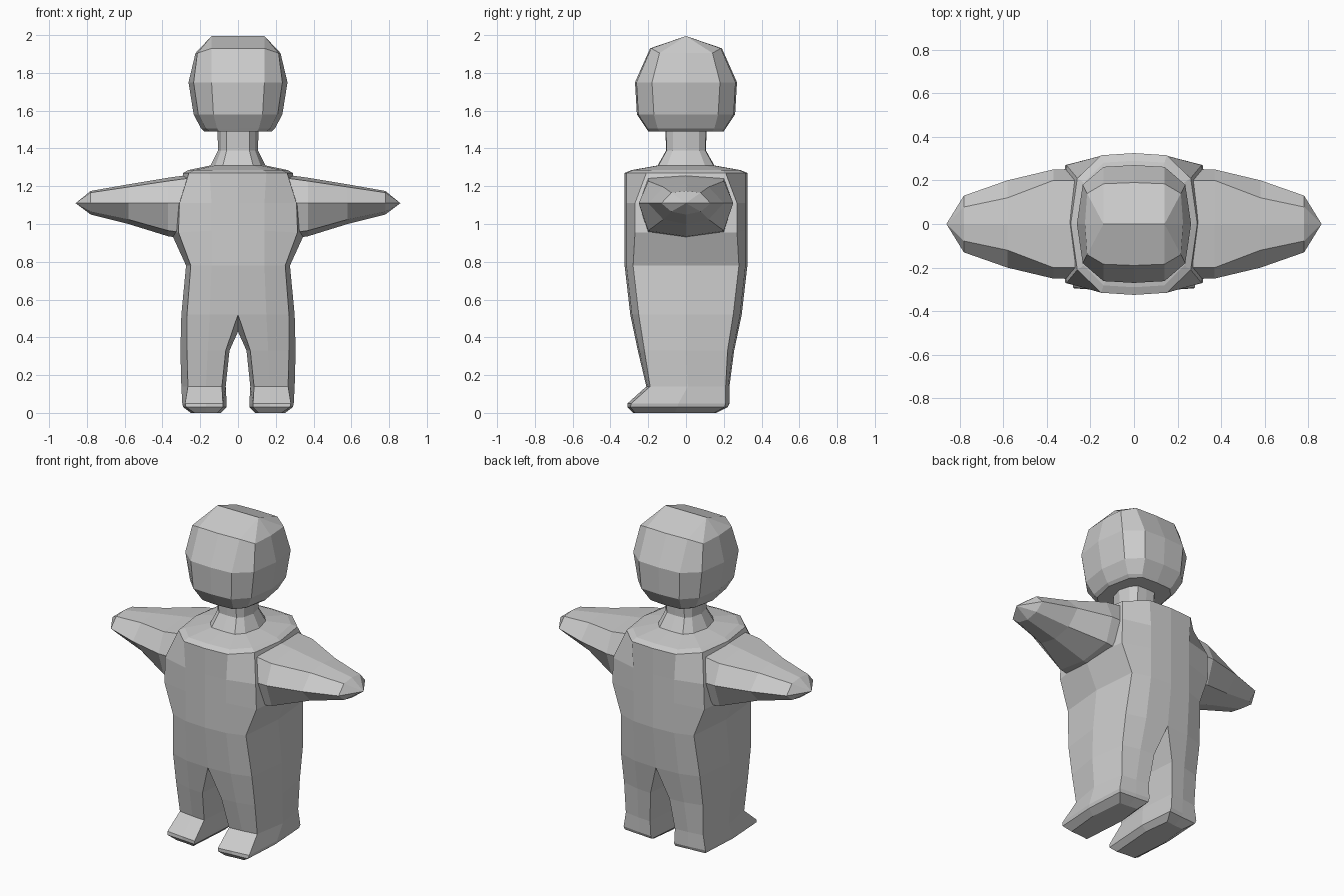
import bpy
import bmesh

cube = bpy.data.objects.get("Cube")
if cube:
    bpy.data.objects.remove(cube, do_unlink=True)

grey = bpy.data.materials.new("plain_grey")
grey.use_nodes = True
grey.diffuse_color = (0.6, 0.6, 0.6, 1)
grey.node_tree.nodes["Principled BSDF"].inputs["Base Color"].default_value = grey.diffuse_color


def half_ring(z, mid, corner, side, depth, corner_depth, inner=0, cy=0, drop=0):
    """Left half of a rounded-square section, running from front to back."""
    front = [(inner, -depth, z), (mid, -depth * 0.97, z), (corner, -corner_depth, z - drop)]
    back = [(x, -y, h) for x, y, h in reversed(front)]
    return [(x, y + cy, h) for x, y, h in front + [(side, 0, z - drop)] + back]


def loft(bm, rings, closed=False, cap_start=False, cap_end=False):
    """Bridge matching rings of points with quads."""
    rows = [[bm.verts.new(p) for p in ring] for ring in rings]
    n = len(rows[0])
    for a, b in zip(rows, rows[1:]):
        for i in range(n if closed else n - 1):
            j = (i + 1) % n
            bm.faces.new((a[i], a[j], b[j], b[i]))
    if cap_start:
        bm.faces.new(rows[0])
    if cap_end:
        bm.faces.new(rows[-1])


def finish(bm, name):
    """Weld, mirror across the middle and colour a part."""
    bmesh.ops.remove_doubles(bm, verts=bm.verts, dist=0.001)
    bmesh.ops.recalc_face_normals(bm, faces=bm.faces)
    # an open half shell can come out inverted, so check a side-facing face
    outer = max(bm.faces, key=lambda f: f.calc_center_median().x)
    if outer.normal.x < 0:
        bmesh.ops.reverse_faces(bm, faces=bm.faces)
    mesh = bpy.data.meshes.new(name)
    bm.to_mesh(mesh)
    bm.free()
    mesh.materials.append(grey)
    obj = bpy.data.objects.new(name, mesh)
    bpy.context.collection.objects.link(obj)
    mirror = obj.modifiers.new("mirror", 'MIRROR')
    mirror.use_clip = True


# Head: rounded block with a ridge across the crown
bm = bmesh.new()
loft(bm, [
    half_ring(1.49, 0.10, 0.15, 0.18, 0.20, 0.14),
    half_ring(1.505, 0.11, 0.17, 0.195, 0.21, 0.15),
    half_ring(1.58, 0.13, 0.21, 0.235, 0.26, 0.17),
    half_ring(1.75, 0.14, 0.235, 0.262, 0.27, 0.18),
    half_ring(1.93, 0.14, 0.215, 0.225, 0.19, 0.14, drop=0.025),
    half_ring(1.995, 0.14, 0.14, 0.14, 0, 0),
], cap_start=True)
finish(bm, "head")

# Body: neck, shoulders and trunk down to the fork, then a leg with its foot
bm = bmesh.new()
fork = half_ring(0.52, 0.15, 0.27, 0.30, 0.295, 0.25)
loft(bm, [
    half_ring(1.51, 0.06, 0.09, 0.11, 0.11, 0.07),
    half_ring(1.39, 0.06, 0.09, 0.105, 0.105, 0.07),
    half_ring(1.31, 0.08, 0.12, 0.145, 0.15, 0.10),
    half_ring(1.285, 0.14, 0.23, 0.265, 0.29, 0.19),
    half_ring(1.27, 0.15, 0.26, 0.29, 0.325, 0.21),
    half_ring(1.11, 0.14, 0.31, 0.32, 0.325, 0.27),
    half_ring(0.965, 0.14, 0.315, 0.355, 0.325, 0.27, drop=0.01),
    half_ring(0.78, 0.14, 0.25, 0.275, 0.325, 0.28),
    fork,
])
legs = [
    half_ring(0.33, 0.16, 0.27, 0.305, 0.255, 0.22, inner=0.065),
    half_ring(0.14, 0.17, 0.265, 0.30, 0.22, 0.20, inner=0.085, cy=0.01),
    half_ring(0.05, 0.17, 0.28, 0.295, 0.27, 0.25, inner=0.08, cy=-0.04),
    half_ring(0.03, 0.17, 0.275, 0.29, 0.265, 0.25, inner=0.08, cy=-0.045),
    half_ring(0, 0.17, 0.23, 0.25, 0.22, 0.21, inner=0.11, cy=-0.06),
]
loft(bm, [fork + [(0, 0, 0.43)]] + [r + [(r[0][0] - 0.02, 0, r[0][2])] for r in legs],
     closed=True, cap_end=True)
finish(bm, "body_and_legs")

# Arms: tapering eight-sided sections ending in a point
bm = bmesh.new()
rings = []
for x, w, top, low in [(0.26, 0.25, 1.26, 0.92), (0.37, 0.25, 1.245, 0.935),
                       (0.58, 0.20, 1.21, 1.0), (0.78, 0.13, 1.175, 1.05), (0.86, 0, 1.11, 1.11)]:
    z_up, z_down = top - w * 0.07, low + w * 0.12
    side = 0.8 if x < 0.5 else 0.6
    rings.append([(x, -w, 1.11), (x, -w * side, z_up), (x, 0, top), (x, w * side, z_up),
                  (x, w, 1.11), (x, w * side, z_down), (x, 0, low), (x, -w * side, z_down)])
loft(bm, rings, closed=True, cap_start=True)
finish(bm, "arms")
